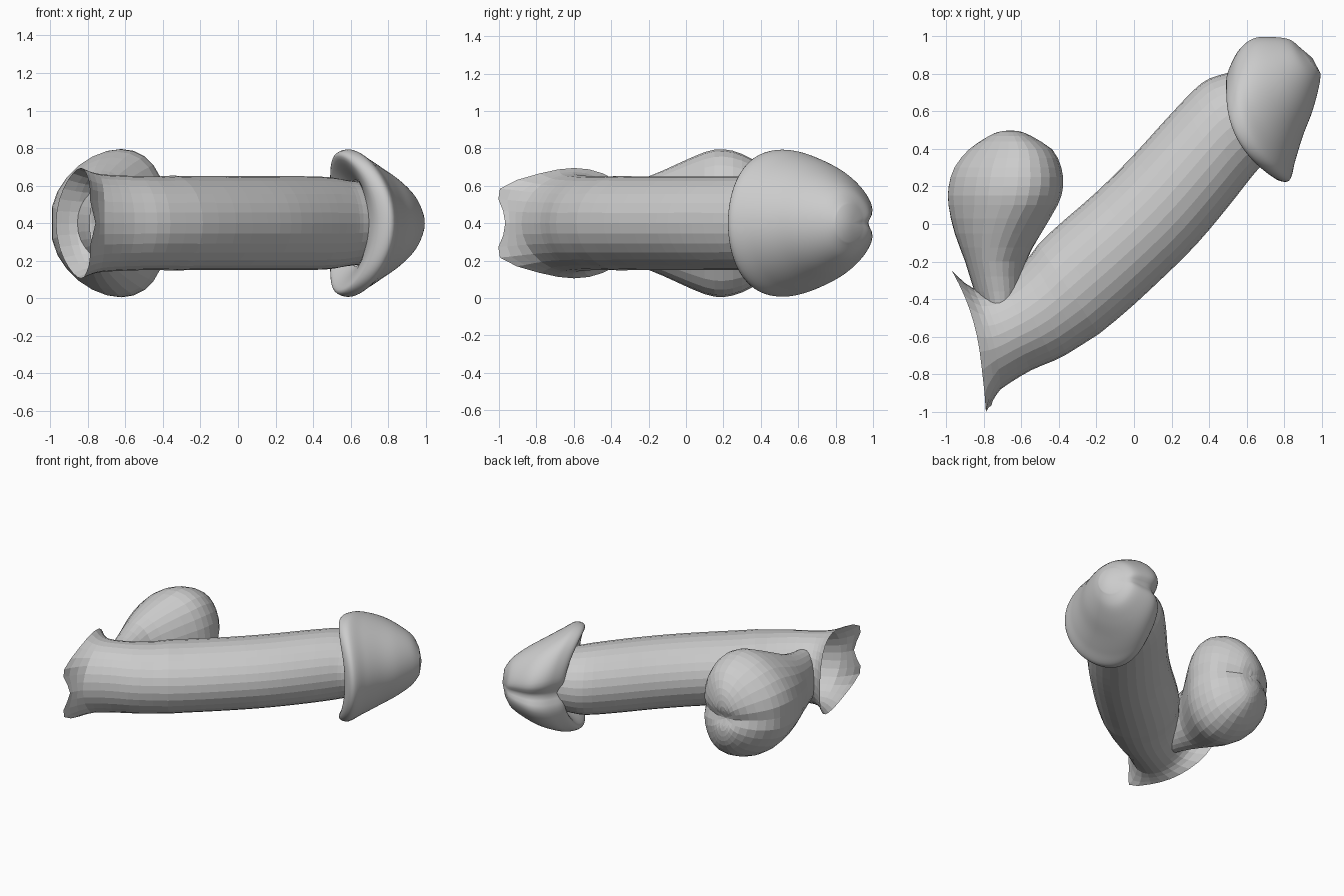
import bpy, bmesh, math
from mathutils import Vector

if "Cube" in bpy.data.objects:
    bpy.data.objects.remove(bpy.data.objects["Cube"])

MID = 0.40  # height of the mirror plane


def spline(rows, steps):
    """Catmull-Rom interpolation of section rows; also returns the row position."""
    out = []
    n = len(rows)
    for i in range(n - 1):
        p0, p1, p2, p3 = rows[max(i - 1, 0)], rows[i], rows[i + 1], rows[min(i + 2, n - 1)]
        for s in range(steps):
            t = s / steps
            out.append((i + t, [0.5 * (2 * b + (c - a) * t + (2 * a - 5 * b + 4 * c - d) * t * t
                                       + (3 * b - a - 3 * c + d) * t ** 3)
                                for a, b, c, d in zip(p0, p1, p2, p3)]))
    out.append((n - 1, list(rows[-1])))
    return out


def loft(name, rows, sides, steps, shape, cap=None, smooth=True):
    """Rows: upper x, y, lower x, y, half height, bow of the section along the axis."""
    bm = bmesh.new()
    rings = []
    for pos, (ux, uy, lx, ly, hz, bow) in spline(rows, steps):
        u, l = Vector((ux, uy, 0)), Vector((lx, ly, 0))
        c, r = (u + l) / 2, (u - l) / 2
        axis = Vector((r.y, -r.x, 0)).normalized()
        ring = []
        for k in range(sides):
            a = 2 * math.pi * k / sides
            ca, sa, push = shape(pos, a, math.cos(a), math.sin(a), hz)
            p = c + r * ca + axis * (bow * math.sin(a) ** 2 + push)
            ring.append(bm.verts.new((p.x, p.y, MID + hz * sa)))
        rings.append(ring)
    for a, b in zip(rings, rings[1:]):
        for k in range(sides):
            j = (k + 1) % sides
            bm.faces.new((a[k], a[j], b[j], b[k]))
    if cap:
        tip = bm.verts.new((cap[0], cap[1], MID))
        for k in range(sides):
            bm.faces.new((rings[-1][k], rings[-1][(k + 1) % sides], tip))
    bmesh.ops.recalc_face_normals(bm, faces=bm.faces[:])
    me = bpy.data.meshes.new(name)
    bm.to_mesh(me)
    bm.free()
    for f in me.polygons:
        f.use_smooth = smooth
    ob = bpy.data.objects.new(name, me)
    bpy.context.collection.objects.link(ob)
    return ob


def bell(a, centre, width):
    d = (a - centre + math.pi) % (2 * math.pi) - math.pi
    return math.exp(-(d / width) ** 2)


# Shaft: open, flared and notched at the base
def shaft_shape(pos, a, ca, sa, hz):
    f = max(0.0, 1 - pos)
    notch = bell(a, math.pi, 0.35) * f
    corners = bell(a, math.pi - 0.75, 0.4) + bell(a, math.pi + 0.75, 0.4)
    ridge = 1 + 0.015 * math.exp(-((pos - 3.7) / 0.2) ** 2)
    return ca * (1 + 0.4 * f * corners) * ridge, sa * ridge, 0.06 * notch


loft("shaft", [
    (-0.97, -0.25, -0.82, -0.97, 0.295, 0.06),
    (-0.86, -0.34, -0.71, -0.88, 0.265, 0.03),
    (-0.74, -0.33, -0.55, -0.78, 0.255, 0),
    (-0.60, -0.22, -0.36, -0.695, 0.25, 0),
    (-0.45, -0.05, -0.10, -0.515, 0.25, 0),
    (-0.20, 0.17, 0.16, -0.28, 0.25, 0),
    (0.00, 0.37, 0.34, -0.10, 0.25, 0),
    (0.20, 0.59, 0.50, 0.09, 0.25, 0),
    (0.36, 0.75, 0.61, 0.23, 0.245, 0),
    (0.48, 0.80, 0.67, 0.30, 0.23, 0),
    (0.58, 0.82, 0.75, 0.36, 0.22, 0)], 28, 3, shaft_shape, smooth=False)


# Head: rounded rim, cleft along the underside
def head_shape(pos, a, ca, sa, hz):
    depth = 0.14 if pos > 1 else 0.05
    lobes = bell(a, 0.4, 0.3) + bell(a, -0.4, 0.3)
    return ca * (1 + 0.03 * lobes) - depth * bell(a, 0, 0.15), sa, 0.0


loft("head", [
    (0.58, 0.76, 0.69, 0.34, 0.23, -0.01),
    (0.50, 0.78, 0.74, 0.25, 0.355, -0.09),
    (0.53, 0.88, 0.825, 0.23, 0.393, -0.10),
    (0.58, 0.955, 0.86, 0.34, 0.362, -0.085),
    (0.65, 0.998, 0.90, 0.47, 0.312, -0.06),
    (0.75, 1.0, 0.95, 0.60, 0.25, -0.04),
    (0.83, 0.985, 0.985, 0.73, 0.18, -0.02),
    (0.88, 0.945, 0.995, 0.80, 0.10, 0)], 72, 6, head_shape, cap=(0.95, 0.885))


# Sac: pear shape with a seam pressed into its end along the mirror plane
def sac_shape(pos, a, ca, sa, hz):
    f = min(1.0, max(0.0, (pos - 2) / 2))
    end = min(1.0, max(0.0, (pos - 5) / 3))
    seam = bell(a, 0, 0.18) + bell(a, math.pi, 0.18)
    groove = math.exp(-(sa * hz / 0.05) ** 2)
    return ca * (1 - 0.04 * f * seam) - 0.2 * f * sa * sa, sa, -0.03 * end * groove


def sac_row(y, x0, x1, hz):
    return (x0, y, x1, y, hz, 0)


loft("sac", [
    sac_row(-0.50, -0.79, -0.62, 0.19),
    sac_row(-0.36, -0.85, -0.59, 0.21),
    sac_row(-0.20, -0.90, -0.575, 0.25),
    sac_row(-0.05, -0.96, -0.49, 0.315),
    sac_row(0.10, -1.00, -0.40, 0.38),
    sac_row(0.20, -1.00, -0.37, 0.395),
    sac_row(0.30, -0.97, -0.38, 0.37),
    sac_row(0.40, -0.89, -0.43, 0.31),
    sac_row(0.47, -0.79, -0.54, 0.22),
    sac_row(0.495, -0.73, -0.60, 0.14),
    sac_row(0.50, -0.69, -0.65, 0.06)], 28, 2, sac_shape, cap=(-0.67, 0.47), smooth=False)
